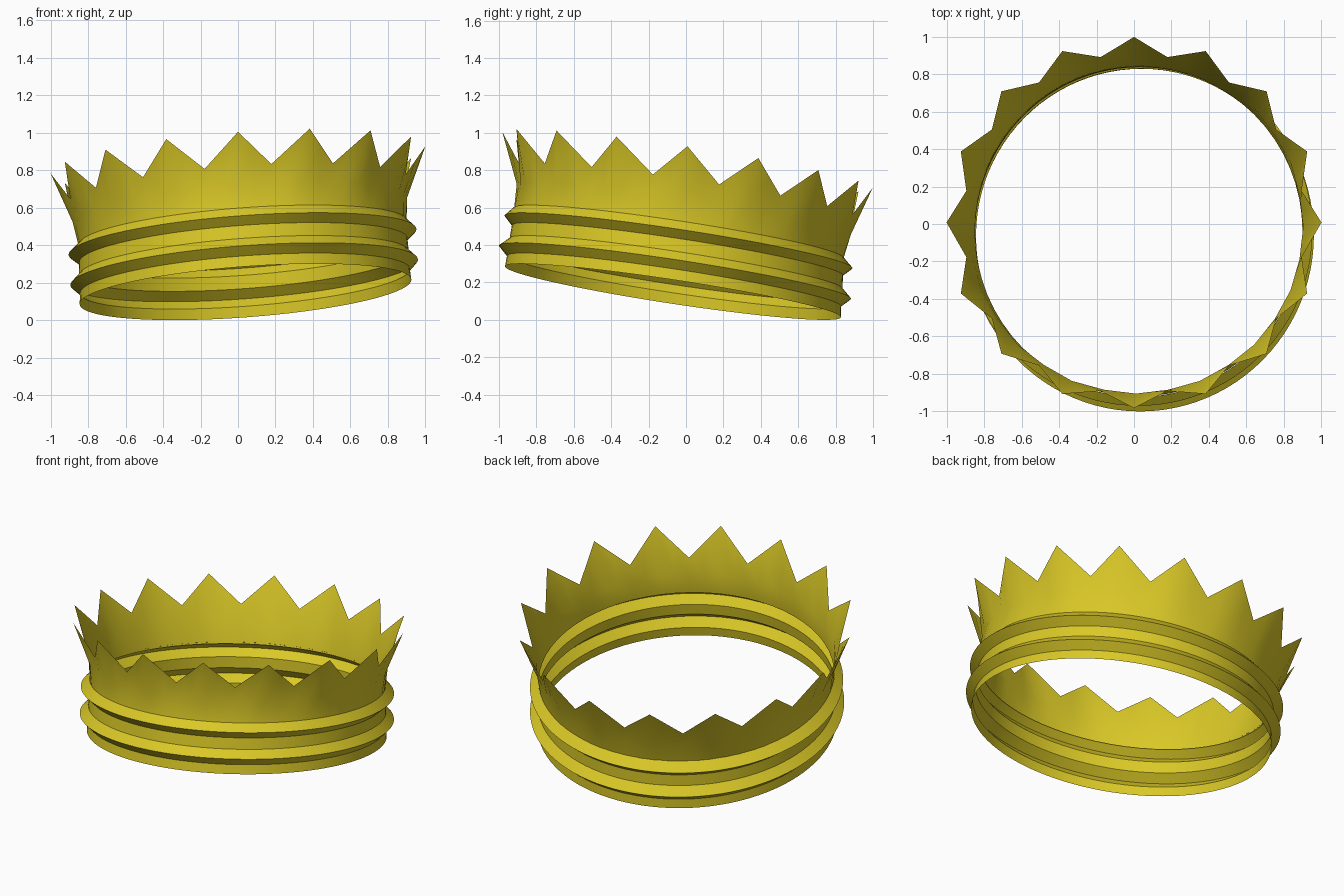
import bpy, math

if "Cube" in bpy.data.objects:
    bpy.data.objects.remove(bpy.data.objects["Cube"])

gold = bpy.data.materials.new("gold")
gold.diffuse_color = (0.70, 0.58, 0.02, 1)
gold.use_nodes = True
gold.node_tree.nodes["Principled BSDF"].inputs["Base Color"].default_value = gold.diffuse_color
SLOPE_X, SLOPE_Y = 0.073, -0.151   # tilt of the whole crown


def ring_point(level, angle):
    """Point on a tilted ring; level = centre x, centre y, radius x, radius y, centre z."""
    cx, cy, rx, ry, z = level
    dx, dy = rx * math.cos(angle), ry * math.sin(angle)
    return (cx + dx, cy + dy, z + SLOPE_X * dx + SLOPE_Y * dy)


def build(name, rows, count, smooth):
    """Quad sheet joining rows of points around the crown."""
    verts = [p for row in rows for p in row]
    faces = []
    for r in range(len(rows) - 1):
        for i in range(count):
            j = (i + 1) % count
            a, b = r * count, (r + 1) * count
            faces.append((a + i, a + j, b + j, b + i))
    mesh = bpy.data.meshes.new(name)
    mesh.from_pydata(verts, [], faces)
    mesh.materials.append(gold)
    obj = bpy.data.objects.new(name, mesh)
    bpy.context.collection.objects.link(obj)
    bpy.ops.object.select_all(action='DESELECT')
    obj.select_set(True)
    bpy.context.view_layer.objects.active = obj
    bpy.ops.object.shade_smooth_by_angle(angle=math.radians(smooth))
    return obj


# Circlet band: thin sheet with two V-shaped ridges
SEG = 96
band = [
    (0.040, -0.070, 0.885, 0.898, 0.150),
    (0.037, -0.064, 0.880, 0.893, 0.208),
    (0.033, -0.059, 0.927, 0.941, 0.255),
    (0.031, -0.053, 0.880, 0.890, 0.302),
    (0.028, -0.046, 0.876, 0.885, 0.372),
    (0.024, -0.040, 0.928, 0.930, 0.417),
    (0.025, -0.040, 0.876, 0.882, 0.466),
]
build("circlet_band",
      [[ring_point(l, math.tau * i / SEG) for i in range(SEG)] for l in band], SEG, 30)

# Spiked rim: sixteen flared points, four columns per point
SPIKES = 16
COLS = SPIKES * 4
base = (0.025, -0.040, 0.874, 0.880, 0.455)
valley = (0.000, 0.000, 0.912, 0.908, 0.685)
tip = (0.000, 0.008, 1.000, 0.990, 0.855)
tip_mid = (0.010, -0.012, 0.893, 0.893, 0.590)
valley_mid = (0.012, -0.016, 0.888, 0.885, 0.575)


def mix(a, b, t):
    return tuple(u + (v - u) * t for u, v in zip(a, b))


def straight(low, high, i):
    """Top edge runs straight between valley and tip points."""
    k = i % 4
    half = math.tau / COLS * 2
    start = (i // 4) * 2 * half
    if k <= 2:
        p, q, t = ring_point(high, start), ring_point(low, start + half), k / 2
    else:
        p, q, t = ring_point(low, start + half), ring_point(high, start + 2 * half), 0.5
    return mix(p, q, t)


rim = [
    [ring_point(base, math.tau * i / COLS) for i in range(COLS)],
    [straight(valley_mid, tip_mid, i) for i in range(COLS)],
    [straight(valley, tip, i) for i in range(COLS)],
]
build("spiked_rim", rim, COLS, 40)
